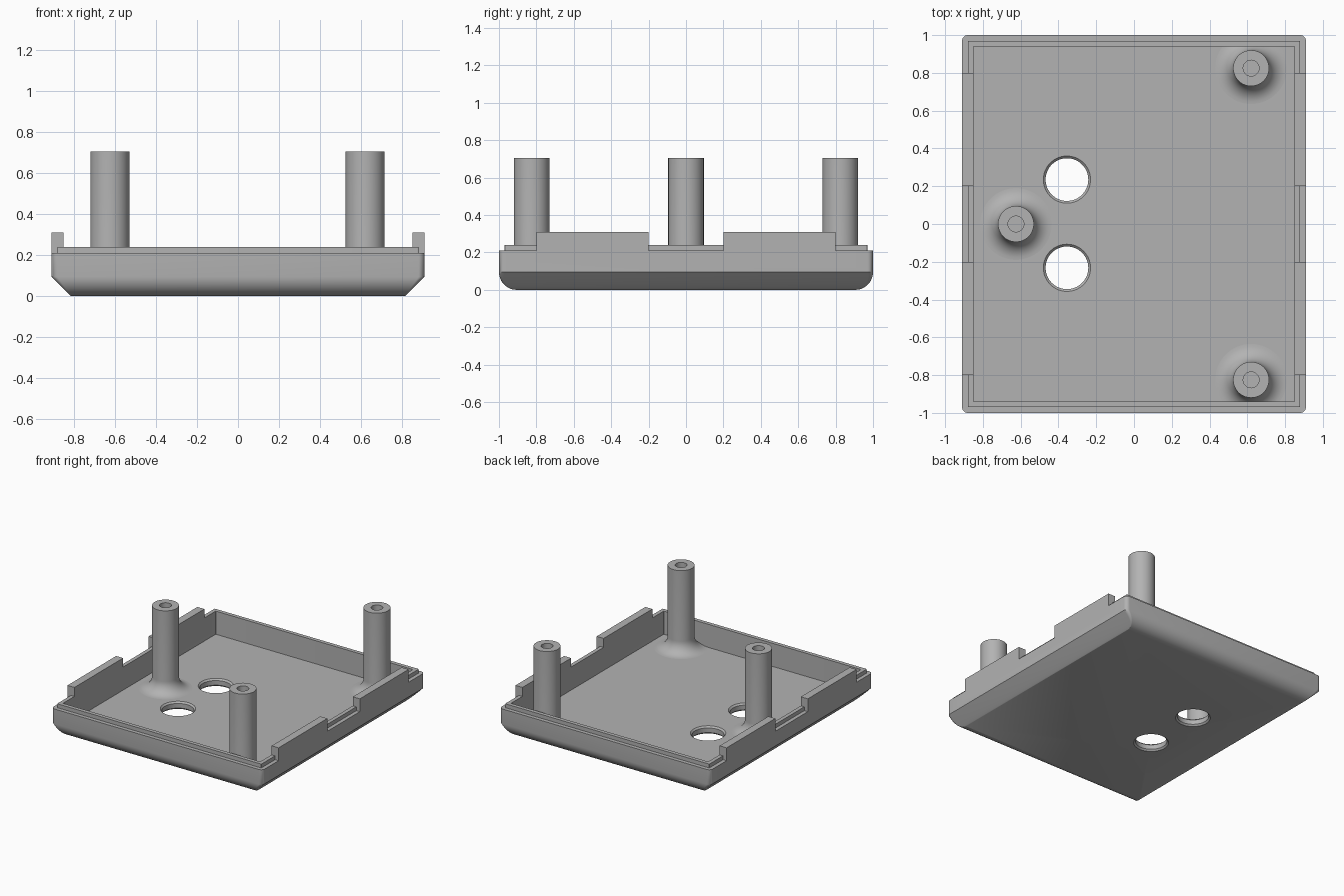
import bpy, bmesh, math

if "Cube" in bpy.data.objects:
    bpy.data.objects.remove(bpy.data.objects["Cube"])

grey = bpy.data.materials.new("plain grey")
grey.diffuse_color = (0.45, 0.45, 0.45, 1)
grey.use_nodes = True
grey.node_tree.nodes["Principled BSDF"].inputs["Base Color"].default_value = grey.diffuse_color


def finish(name, bm):
    bmesh.ops.recalc_face_normals(bm, faces=bm.faces)
    me = bpy.data.meshes.new(name)
    bm.to_mesh(me)
    bm.free()
    me.materials.append(grey)
    ob = bpy.data.objects.new(name, me)
    bpy.context.collection.objects.link(ob)
    return ob


def rounded_rect(bm, hx, hy, r, z, n=6):
    """Loop of vertices round a rectangle with rounded corners."""
    loop = []
    for k, (sx, sy) in enumerate([(1, 1), (-1, 1), (-1, -1), (1, -1)]):
        for i in range(n + 1):
            a = math.pi / 2 * (k + i / n)
            loop.append(bm.verts.new((sx * (hx - r) + r * math.cos(a),
                                      sy * (hy - r) + r * math.sin(a), z)))
    return loop


def revolve(bm, profile, cx, cy, n=64):
    """Spin a (radius, height) profile about a vertical axis."""
    verts = [bm.verts.new((cx + r, cy, z)) for r, z in profile]
    edges = [bm.edges.new(p) for p in zip(verts, verts[1:])]
    bmesh.ops.spin(bm, geom=verts + edges, cent=(cx, cy, 0), axis=(0, 0, 1),
                   angle=2 * math.pi, steps=n, use_merge=True)
    bmesh.ops.remove_doubles(bm, verts=bm.verts, dist=1e-5)


def smooth(ob):
    bpy.ops.object.select_all(action='DESELECT')
    ob.select_set(True)
    bpy.context.view_layer.objects.active = ob
    bpy.ops.object.shade_smooth_by_angle(angle=math.radians(30))


def boolean(ob, tool, operation):
    m = ob.modifiers.new(operation, 'BOOLEAN')
    m.operation, m.object, m.solver = operation, tool, 'EXACT'
    bpy.context.view_layer.objects.active = ob
    bpy.ops.object.modifier_apply(modifier=m.name)
    bpy.data.objects.remove(tool)


# Tray: chamfered on the x sides, rounded on the y sides, stepped rim, hollow
EDGE, FLOOR = 0.095, 0.06
sections = []
for i in range(13):
    a = math.pi / 2 * i / 12
    z = EDGE * (1 - math.cos(a))
    sections.append((0.91 - EDGE + z, 1 - EDGE + EDGE * math.sin(a),
                     0.002 + 0.028 * z / EDGE, z))
sections += [(0.91, 1, 0.03, 0.21), (0.88, 0.97, 0.005, 0.21),
             (0.88, 0.97, 0.005, 0.24), (0.85, 0.94, 0.002, 0.24),
             (0.85, 0.94, 0.002, FLOOR)]
bm = bmesh.new()
loops = [rounded_rect(bm, *s) for s in sections]
for lo, hi in zip(loops, loops[1:]):
    for i in range(len(lo)):
        j = (i + 1) % len(lo)
        bm.faces.new((lo[i], lo[j], hi[j], hi[i]))
bm.faces.new(loops[0])
bm.faces.new(loops[-1])
tray = finish("tray", bm)

# Raised tabs on the side walls
for sx in (-1, 1):
    for sy in (-1, 1):
        bm = bmesh.new()
        bmesh.ops.create_cube(bm, size=1)
        for v in bm.verts:
            v.co = (sx * 0.88 + v.co.x * 0.06, sy * 0.5 + v.co.y * 0.6,
                    0.23 + v.co.z * 0.16)
        boolean(tray, finish("side_tab", bm), 'UNION')

# Two floor holes with chamfered rims
for y in (-0.232, 0.235):
    bm = bmesh.new()
    revolve(bm, [(0, -0.01), (0.135, -0.01), (0.113, 0.012),
                 (0.113, 0.048), (0.135, 0.07), (0, 0.07)], -0.355, y)
    boolean(tray, finish("hole_cutter", bm), 'DIFFERENCE')
smooth(tray)

# Screw posts: flared foot, blind bore
R, FLARE, TOP, BORE = 0.095, 0.095, 0.705, 0.042
foot = [(R + FLARE * (1 - math.sin(a)), FLOOR + FLARE * (1 - math.cos(a)))
        for a in (math.pi / 2 * i / 10 for i in range(11))]
profile = foot + [(R, TOP), (BORE, TOP), (BORE, 0.1), (0, 0.1)]
for x, y in ((-0.625, 0), (0.62, 0.825), (0.62, -0.825)):
    bm = bmesh.new()
    revolve(bm, profile, x, y)
    # trim the flare where it runs into the end wall
    for s in (-1, 1):
        bmesh.ops.bisect_plane(bm, geom=bm.verts[:] + bm.edges[:] + bm.faces[:],
                               plane_co=(0, s * 0.943, 0), plane_no=(0, s, 0),
                               clear_outer=True)
    smooth(finish("screw_post", bm))
